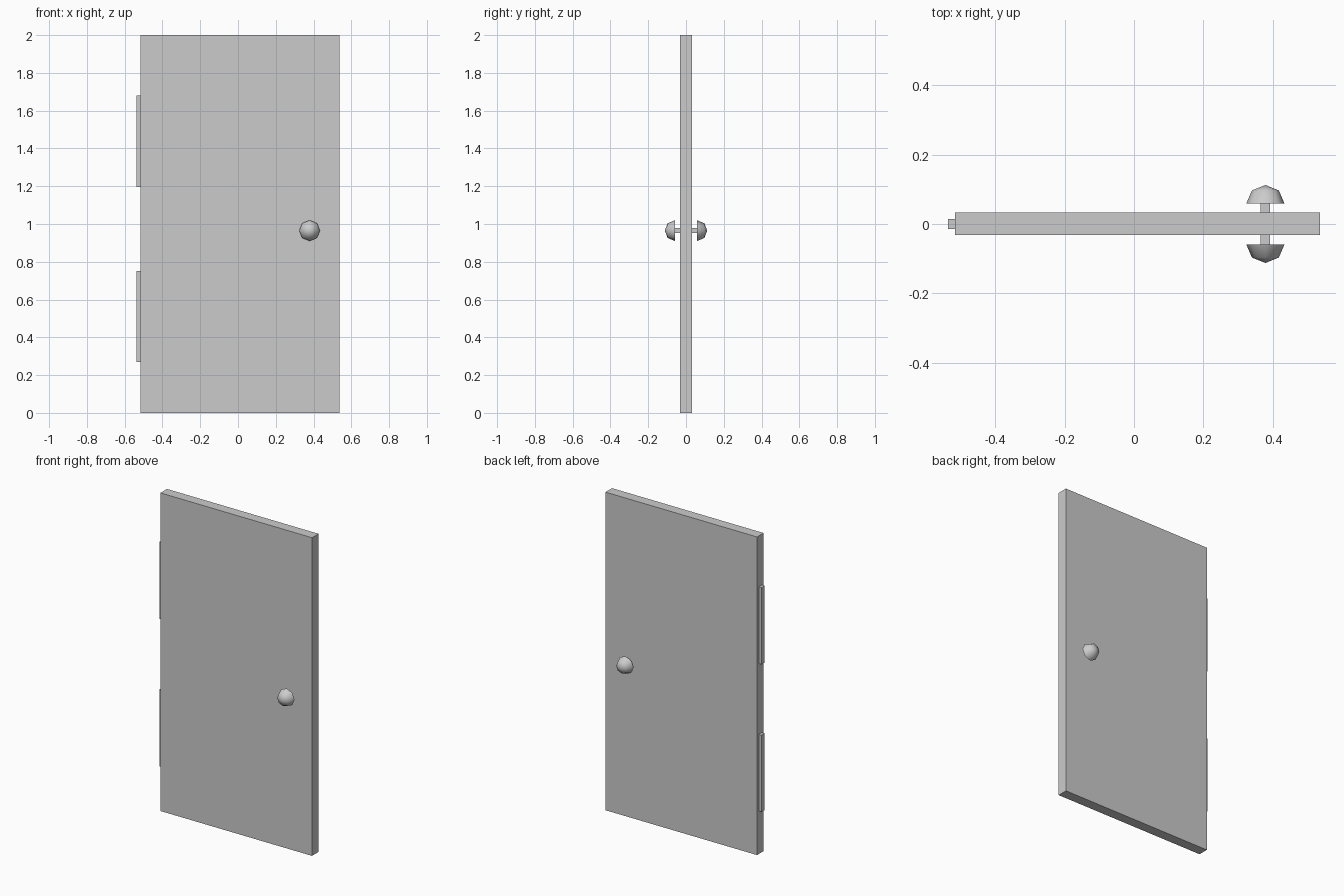
import bpy, bmesh
from math import sin, cos, pi, radians

if "Cube" in bpy.data.objects:
    bpy.data.objects.remove(bpy.data.objects["Cube"])


def box(name, x0, x1, y0, y1, z0, z1):
    bpy.ops.mesh.primitive_cube_add(size=1, location=((x0+x1)/2, (y0+y1)/2, (z0+z1)/2))
    o = bpy.context.object
    o.name = name
    o.scale = (x1-x0, y1-y0, z1-z0)
    bpy.ops.object.transform_apply(location=False, rotation=False, scale=True)
    return o


def knob(name, x, z, side, r=0.055, base=0.059, sides=8):
    # half sphere with a flat back, bulging away from the door
    bm = bmesh.new()
    rings = []
    for lat in (0, radians(45)):
        rings.append([bm.verts.new((x + r*cos(lat)*cos(2*pi*i/sides),
                                    side*(base + 0.0535*sin(lat)),
                                    z + r*cos(lat)*sin(2*pi*i/sides))) for i in range(sides)])
    tip = bm.verts.new((x, side*(base + 0.0535), z))
    bm.faces.new(rings[0])
    for i in range(sides):
        j = (i+1) % sides
        bm.faces.new((rings[0][i], rings[0][j], rings[1][j], rings[1][i]))
        bm.faces.new((rings[1][i], rings[1][j], tip))
    bmesh.ops.recalc_face_normals(bm, faces=bm.faces)
    me = bpy.data.meshes.new(name)
    bm.to_mesh(me)
    bm.free()
    o = bpy.data.objects.new(name, me)
    bpy.context.collection.objects.link(o)
    bpy.ops.object.select_all(action='DESELECT')
    o.select_set(True)
    bpy.context.view_layer.objects.active = o
    bpy.ops.object.shade_smooth_by_angle(angle=radians(60))


# door slab
box("door_panel", -0.517, 0.537, -0.032, 0.033, 0, 2)

# hinges on the left edge
for name, z0, z1 in (("lower_hinge", 0.27, 0.752), ("upper_hinge", 1.197, 1.68)):
    box(name, -0.537, -0.517, -0.015, 0.015, z0, z1)

# knob and square stem on each face
KX, KZ, H = 0.379, 0.965, 0.0135
for name, s in (("front", -1), ("back", 1)):
    ya, yb = sorted((s*0.03, s*0.06))
    box(name + "_knob_stem", KX-H, KX+H, ya, yb, KZ-H, KZ+H)
    knob(name + "_knob", KX, KZ, s)
